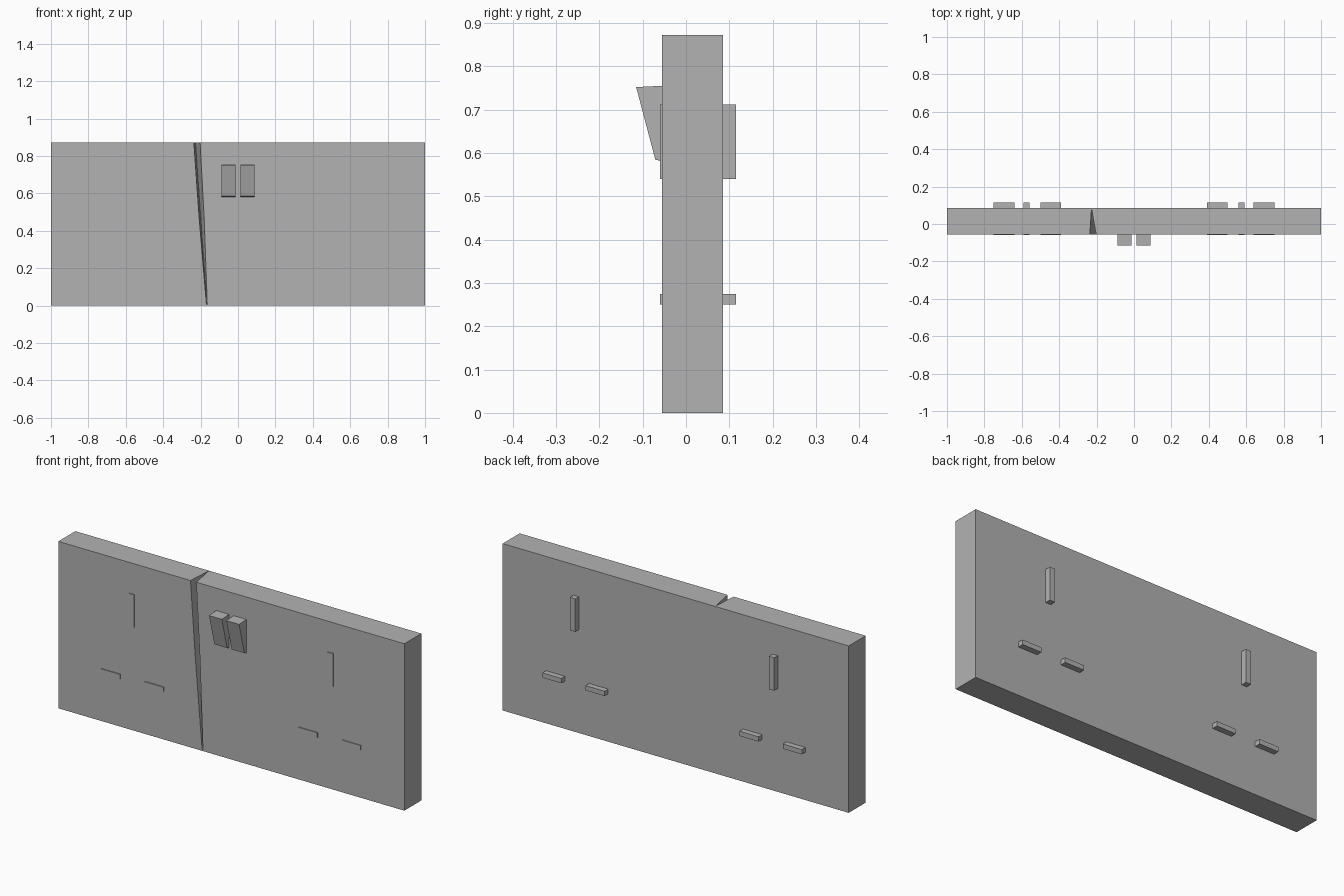
import bpy
import bmesh

cube = bpy.data.objects.get("Cube")
if cube:
    bpy.data.objects.remove(cube, do_unlink=True)

grey = bpy.data.materials.new("plain_grey")
grey.use_nodes = True
colour = (0.448, 0.448, 0.448, 1)
grey.diffuse_color = colour
grey.node_tree.nodes["Principled BSDF"].inputs["Base Color"].default_value = colour


def hull(name, points):
    """Make a convex solid around the given corner points."""
    bm = bmesh.new()
    for p in points:
        bm.verts.new(p)
    bmesh.ops.convex_hull(bm, input=bm.verts[:])
    bmesh.ops.dissolve_limit(bm, angle_limit=0.001, verts=bm.verts[:], edges=bm.edges[:])
    bmesh.ops.recalc_face_normals(bm, faces=bm.faces[:])
    mesh = bpy.data.meshes.new(name)
    bm.to_mesh(mesh)
    bm.free()
    mesh.materials.append(grey)
    obj = bpy.data.objects.new(name, mesh)
    bpy.context.collection.objects.link(obj)
    return obj


def box(name, xs, ys, zs):
    return hull(name, [(x, y, z) for x in xs for y in ys for z in zs])


FRONT, BACK, TOP = -0.055, 0.085, 0.872

# Face plate
plate = box("face_plate", (-1, 1), (FRONT, BACK), (0, TOP))

# Tapering crack: (height, left x, right x, tip x, tip y)
points = []
for z, left, right, tip_x, tip_y in [(TOP + 0.01, -0.237, -0.203, -0.228, BACK - 0.001),
                                     (0.47, -0.208, -0.181, -0.2, 0.02),
                                     (0.005, -0.169, -0.164, -0.166, -0.05)]:
    points += [(left, FRONT, z), (right, FRONT, z), (tip_x, tip_y, z),
               (left, FRONT - 0.03, z), (right, FRONT - 0.03, z)]
cutter = hull("crack_cutter", points)
cutter.hide_render = True
cutter.hide_viewport = True
cut = plate.modifiers.new("crack", "BOOLEAN")
cut.operation = "DIFFERENCE"
cut.solver = "EXACT"
cut.object = cutter

# Pins running through the plate for both sockets
for side, centre in (("right", -0.57), ("left", 0.57)):
    shift = 0.005 if side == "right" else -0.005
    ys = (FRONT - 0.005, 0.115)
    mid = centre - shift
    box(side + "_earth_pin", (mid - 0.015, mid + 0.015), ys, (0.54, 0.712))
    for label, offset in (("outer", -0.125), ("inner", 0.125)):
        x = centre + offset
        box(f"{side}_{label}_pin", (x - 0.055, x + 0.055), ys, (0.25, 0.275))

# Rocker switches, thicker at the top
profile = [(FRONT, 0.755), (-0.115, 0.752), (-0.071, 0.585), (FRONT, 0.58)]
for side, centre in (("right", -0.05), ("left", 0.05)):
    hull(side + "_switch", [(centre + dx, y, z) for dx in (-0.037, 0.037) for y, z in profile])
